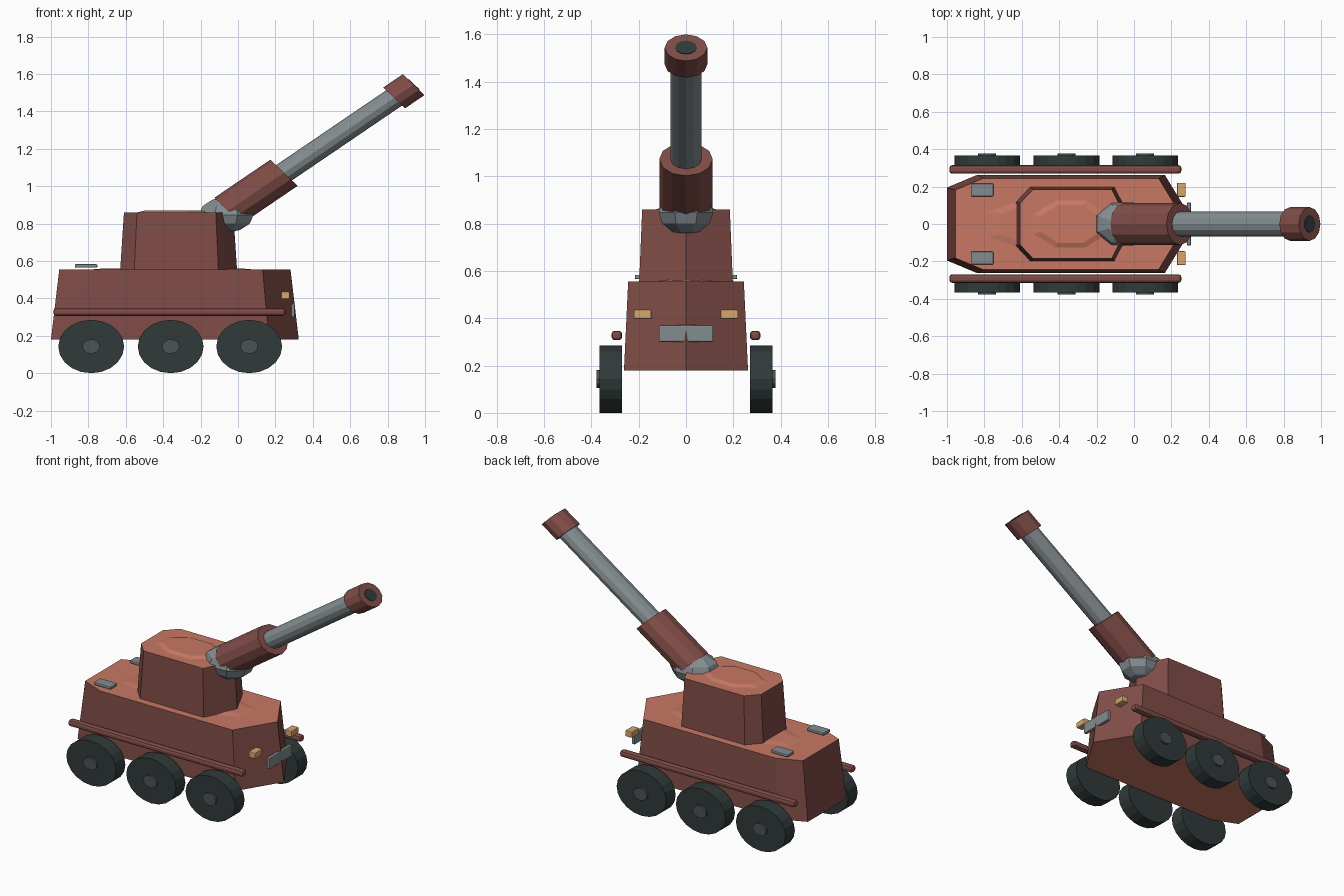
import bpy, bmesh, math
from mathutils import Matrix, Vector

if "Cube" in bpy.data.objects:
    bpy.data.objects.remove(bpy.data.objects["Cube"])


def material(name, rgb):
    m = bpy.data.materials.new(name)
    m.use_nodes = True
    m.diffuse_color = (*rgb, 1)
    m.node_tree.nodes["Principled BSDF"].inputs["Base Color"].default_value = (*rgb, 1)
    return m


DARK_RUST = material("dark rust", (0.216, 0.073, 0.063))
TERRACOTTA = material("terracotta", (0.58, 0.19, 0.127))
STEEL = material("steel grey", (0.23, 0.265, 0.28))
RUBBER = material("black rubber", (0.03, 0.042, 0.042))
HUB = material("hub grey", (0.075, 0.085, 0.09))
LAMP = material("amber lamp", (0.68, 0.38, 0.156))

SQUASH = 0.81  # round parts are flattened in height
FLATTEN = Matrix.Diagonal((1, 1, SQUASH, 1))


def finish(name, bm, *mats):
    bmesh.ops.recalc_face_normals(bm, faces=bm.faces)
    mesh = bpy.data.meshes.new(name)
    bm.to_mesh(mesh)
    bm.free()
    for m in mats:
        mesh.materials.append(m)
    obj = bpy.data.objects.new(name, mesh)
    bpy.context.collection.objects.link(obj)
    return obj


def armour_body(name, outline, z0, z1, taper, centre_x):
    """Tapered prism from a half outline, mirrored across y = 0."""
    ring = outline + [(x, -y) for x, y in reversed(outline) if y > 0]
    bm = bmesh.new()
    low = [bm.verts.new((x, y, z0)) for x, y in ring]
    high = [bm.verts.new((centre_x + (x - centre_x) * taper, y * taper, z1)) for x, y in ring]
    bm.faces.new(low)
    bm.faces.new(high)
    for i in range(len(ring)):
        j = (i + 1) % len(ring)
        bm.faces.new((low[i], low[j], high[j], high[i]))
    bm.normal_update()
    for f in bm.faces:
        f.material_index = int(abs(f.normal.z) > 0.7)
    return finish(name, bm, DARK_RUST, TERRACOTTA)


def box(name, centre, size, mat, bevel):
    bm = bmesh.new()
    bmesh.ops.create_cube(bm, size=1)
    bmesh.ops.transform(bm, verts=bm.verts, matrix=Matrix.Translation(centre) @ Matrix.Diagonal((*size, 1)))
    bmesh.ops.bevel(bm, geom=bm.edges[:], offset=bevel, segments=2, profile=0.5, affect="EDGES")
    return finish(name, bm, mat)


def rod(name, start, end, radius, mat, sides):
    """Cylinder between two points, flattened in height."""
    a, b = (Vector((p[0], p[1], p[2] / SQUASH)) for p in (start, end))
    axis = b - a
    bm = bmesh.new()
    bmesh.ops.create_cone(bm, cap_ends=True, segments=sides, radius1=radius, radius2=radius, depth=axis.length)
    turn = axis.to_track_quat("Z", "Y").to_matrix().to_4x4()
    bmesh.ops.transform(bm, verts=bm.verts, matrix=FLATTEN @ Matrix.Translation((a + b) / 2) @ turn)
    return finish(name, bm, mat)


def low_dome(name, centre, size, mat):
    """Very shallow eight-sided swelling on a flat surface."""
    bm = bmesh.new()
    bmesh.ops.create_cone(bm, cap_ends=True, segments=8, radius1=1, radius2=0.75, depth=1)
    place = Matrix.Translation(centre) @ Matrix.Diagonal((*size, 1)) @ Matrix.Rotation(math.pi / 8, 4, "Z")
    bmesh.ops.transform(bm, verts=bm.verts, matrix=place)
    return finish(name, bm, mat)


# Hull and turret, both with a pointed nose and chamfered rear
armour_body("hull", [(0.325, 0), (0.165, 0.262), (-0.84, 0.262), (-1.0, 0.195)], 0.18, 0.555, 0.933, -0.337)
armour_body("turret", [(-0.005, 0), (-0.105, 0.198), (-0.555, 0.198), (-0.63, 0.118)], 0.55, 0.86, 0.935, -0.32)
low_dome("deck_swell", (-0.35, 0, 0.556), (0.52, 0.19, 0.01), TERRACOTTA)
low_dome("turret_roof_swell", (-0.34, 0, 0.863), (0.23, 0.145, 0.014), TERRACOTTA)

# Gun, all parts along one raised axis
breech, tip = Vector((-0.054, 0, 0.868)), Vector((0.939, 0, 1.543))


def along(t):
    return breech.lerp(tip, t)


rod("gun_sleeve", along(0), along(0.302), 0.113, DARK_RUST, 12)
rod("gun_barrel", along(0.25), along(0.95), 0.066, STEEL, 12)
rod("muzzle_ring", along(0.895), along(1), 0.09, DARK_RUST, 12)
rod("muzzle_bore", along(0.98), along(1.003), 0.045, RUBBER, 12)

# Faceted ball mount under the gun
bm = bmesh.new()
bmesh.ops.create_uvsphere(bm, u_segments=8, v_segments=6, radius=1)
bmesh.ops.transform(bm, verts=bm.verts, matrix=Matrix.Translation((-0.063, 0, 0.847))
                    @ Matrix.Diagonal((0.158, 0.125, 0.094, 1)) @ Matrix.Rotation(math.pi / 8, 4, "Z"))
finish("gun_mount", bm, STEEL)

# Bumper plate on the nose
box("bumper_plate", (0.294, 0, 0.335), (0.022, 0.23, 0.072), STEEL, 0.006)

# Paired parts on both sides
for side, s in (("left", 1), ("right", -1)):
    for place, x in (("rear", -0.785), ("middle", -0.36), ("front", 0.06)):
        z = 0.143
        rod(f"{place}_{side}_wheel", (x, s * 0.27, z), (x, s * 0.365, z), 0.176, RUBBER, 20)
        rod(f"{place}_{side}_hub", (x, s * 0.35, z), (x, s * 0.378, z), 0.048, HUB, 12)
    box(f"{side}_side_rail", (-0.367, s * 0.292, 0.327), (1.24, 0.045, 0.04), DARK_RUST, 0.014)
    box(f"{side}_headlight", (0.253, s * 0.183, 0.416), (0.047, 0.075, 0.04), LAMP, 0.006)
    box(f"{side}_deck_hatch", (-0.812, s * 0.182, 0.574), (0.12, 0.068, 0.018), STEEL, 0.005)
